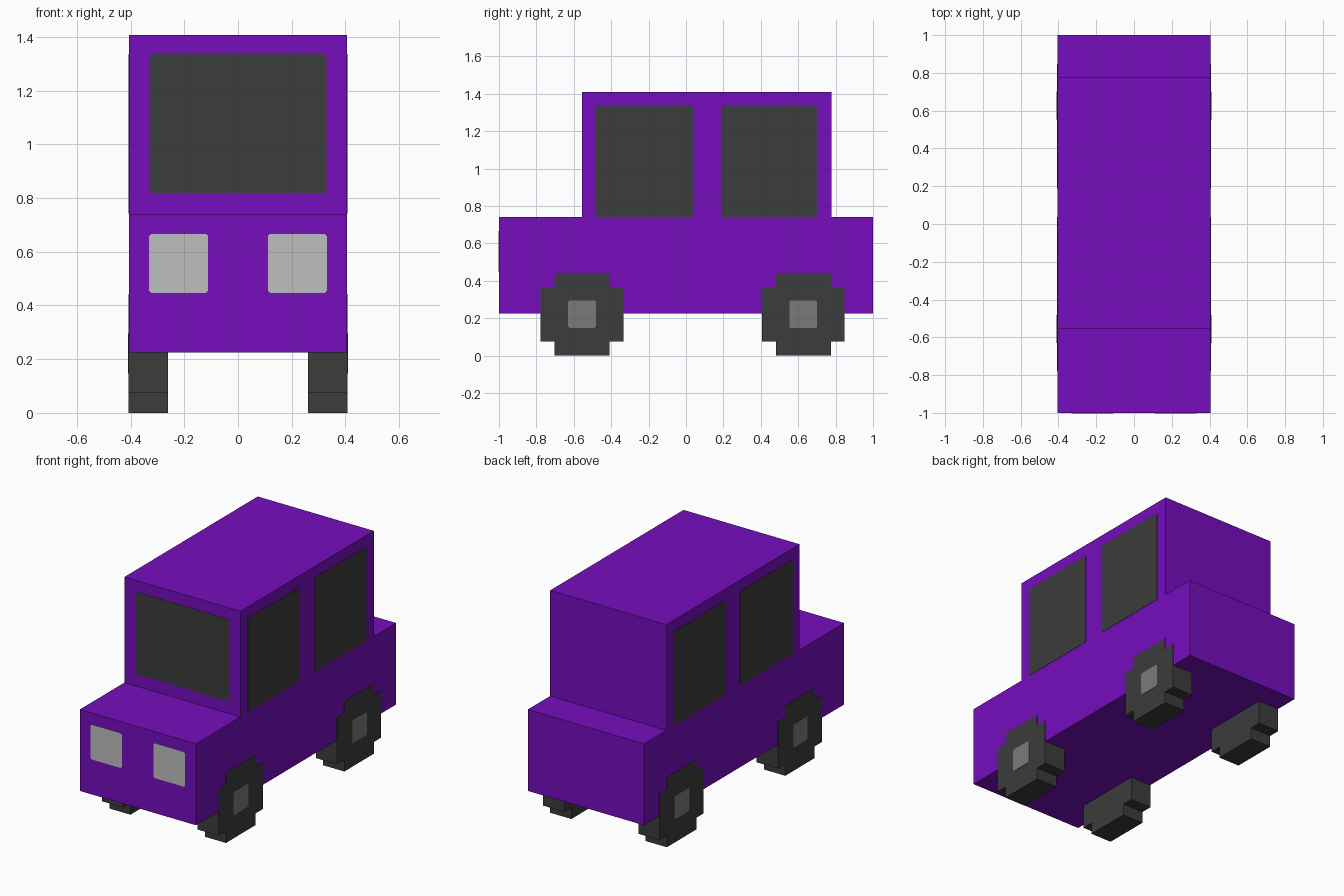
import bpy, bmesh

cube = bpy.data.objects.get("Cube")
if cube:
    bpy.data.objects.remove(cube, do_unlink=True)


def material(name, r, g, b):
    m = bpy.data.materials.new(name)
    m.use_nodes = True
    m.diffuse_color = (r, g, b, 1)
    bsdf = next(n for n in m.node_tree.nodes if n.type == 'BSDF_PRINCIPLED')
    bsdf.inputs["Base Color"].default_value = (r, g, b, 1)
    return m


PURPLE = material("purple paint", 0.181, 0.004, 0.515)
DARK = material("dark grey", 0.045, 0.045, 0.045)
HUB = material("hub grey", 0.198, 0.198, 0.198)
LIGHT = material("headlight grey", 0.521, 0.521, 0.521)


def prism(name, axis, profile, start, end, mat):
    """Extrude a (y, z) profile along x, or an (x, z) profile along y."""
    bm = bmesh.new()
    place = (lambda u, v: (start, u, v)) if axis == 'x' else (lambda u, v: (u, start, v))
    face = bm.faces.new([bm.verts.new(place(u, v)) for u, v in profile])
    ext = bmesh.ops.extrude_face_region(bm, geom=[face])
    d = end - start
    bmesh.ops.translate(bm, vec=(d, 0, 0) if axis == 'x' else (0, d, 0),
                        verts=[e for e in ext["geom"] if isinstance(e, bmesh.types.BMVert)])
    bmesh.ops.recalc_face_normals(bm, faces=bm.faces)
    mesh = bpy.data.meshes.new(name)
    bm.to_mesh(mesh)
    bm.free()
    mesh.materials.append(mat)
    obj = bpy.data.objects.new(name, mesh)
    bpy.context.collection.objects.link(obj)
    return obj


def plate(u0, u1, v0, v1, c=0.008):
    """Rectangle with slightly clipped corners."""
    return [(u0 + c, v0), (u1 - c, v0), (u1, v0 + c), (u1, v1 - c),
            (u1 - c, v1), (u0 + c, v1), (u0, v1 - c), (u0, v0 + c)]


W = 0.406      # half width of the body
PROUD = 0.002  # how far painted plates stand out

# Body: hood, cabin and trunk in one stepped silhouette
prism("body", 'x', [(-1, 0.225), (1, 0.225), (1, 0.74), (0.777, 0.74), (0.777, 1.408),
                    (-0.555, 1.408), (-0.555, 0.74), (-1, 0.74)], -W, W, PURPLE)

# Windscreen
prism("windscreen", 'y', plate(-0.33, 0.33, 0.818, 1.336), -0.555, -0.555 - PROUD, DARK)

for side, s in (("left", 1), ("right", -1)):
    # Headlights
    x0, x1 = sorted((s * 0.111, s * 0.331))
    prism(f"{side}_headlight", 'y', plate(x0, x1, 0.447, 0.667), -0.998, -1 - PROUD, LIGHT)

    # Side windows
    for end, y0, y1 in (("front", -0.485, 0.038), ("rear", 0.187, 0.701)):
        prism(f"{side}_{end}_window", 'x', plate(y0, y1, 0.742, 1.336),
              s * W, s * (W + PROUD), DARK)

    # Blocky stepped wheels with square hubs
    for end, y in (("front", -0.556), ("rear", 0.627)):
        a, b, r = 0.147, 0.221, 0.221
        quarter = [(b, -a), (b, a), (a, a), (a, b)]
        half = quarter + [(-u, v) for u, v in reversed(quarter)][:-1]
        ring = half + [(-b, -a), (-a, -a), (-a, -b), (a, -b), (a, -a)]
        prism(f"{side}_{end}_wheel", 'x', [(y + u, r + v) for u, v in ring],
              s * 0.26, s * (W + PROUD), DARK)
        prism(f"{side}_{end}_hub", 'x', plate(y - 0.074, y + 0.074, r - 0.074, r + 0.074),
              s * (W + PROUD), s * (W + 2 * PROUD), HUB)
